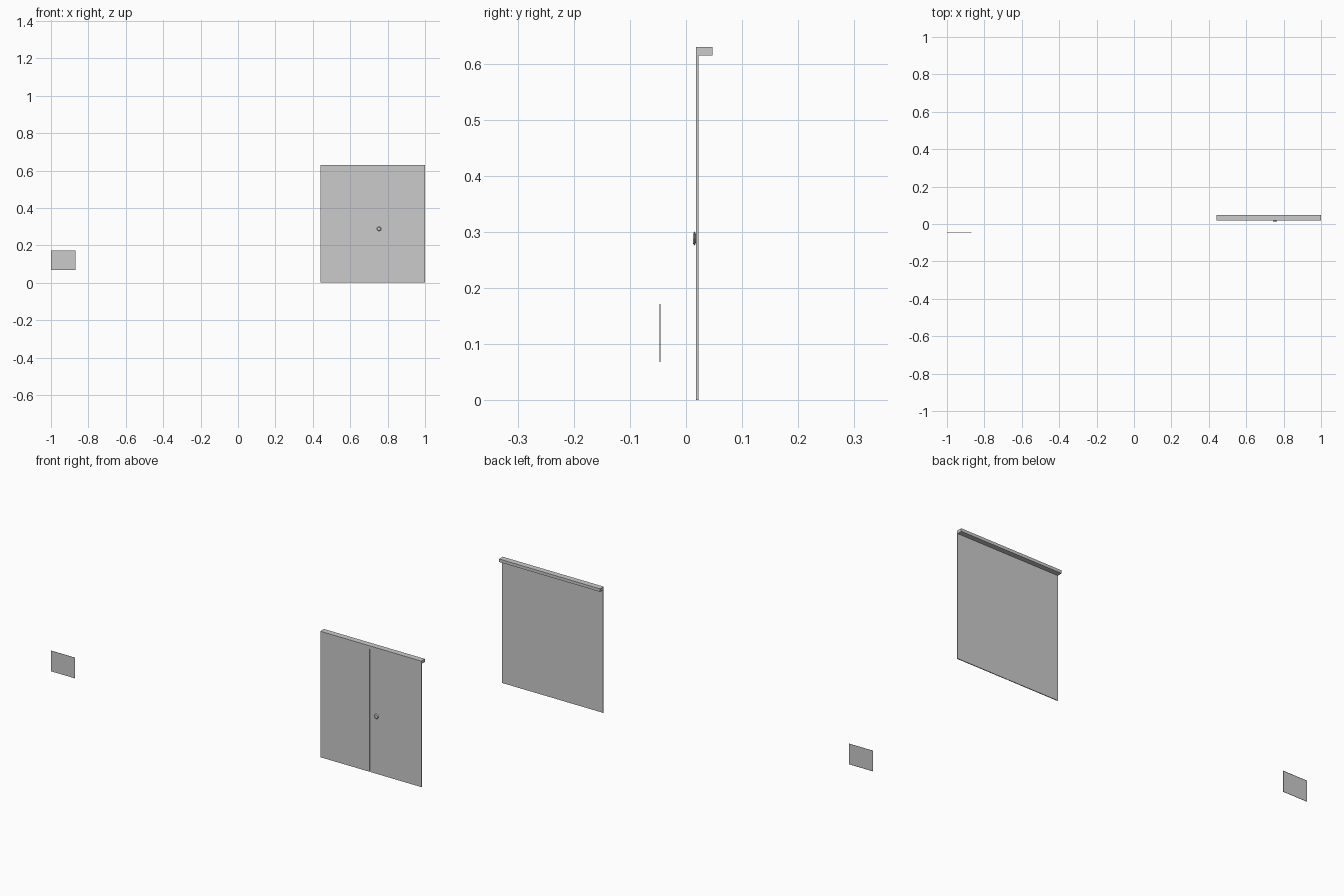
import bpy, bmesh
from math import pi
from mathutils import Matrix

if "Cube" in bpy.data.objects:
    bpy.data.objects.remove(bpy.data.objects["Cube"])


def make_object(name, bm):
    bmesh.ops.recalc_face_normals(bm, faces=bm.faces)
    mesh = bpy.data.meshes.new(name)
    bm.to_mesh(mesh)
    bm.free()
    obj = bpy.data.objects.new(name, mesh)
    bpy.context.collection.objects.link(obj)
    return obj


def box(name, lo, hi, open_back=False):
    """Box between two corners, optionally an open-backed shell."""
    bm = bmesh.new()
    bmesh.ops.create_cube(bm, size=1)
    for v in bm.verts:
        v.co = [lo[i] + (v.co[i] + 0.5) * (hi[i] - lo[i]) for i in range(3)]
    bm.normal_update()
    if open_back:
        back = [f for f in bm.faces if f.normal.y > 0.9]
        bmesh.ops.delete(bm, geom=back, context='FACES_ONLY')
    return make_object(name, bm)


LEFT, RIGHT, SPLIT, GAP = 0.442, 1.0, 0.717, 0.003
FRONT, BACK, RAIL_Z, TOP = 0.018, 0.022, 0.614, 0.629

# Pair of door panels with a narrow gap, closed by a strip behind it
box("left_door", (LEFT, FRONT, 0), (SPLIT - GAP, BACK, RAIL_Z))
box("right_door", (SPLIT + GAP, FRONT, 0), (RIGHT, BACK, RAIL_Z))
box("gap_strip", (SPLIT - GAP, 0.0205, 0), (SPLIT + GAP, 0.0215, RAIL_Z))

# Top rail reaching backwards, flush with the door fronts
box("top_rail", (LEFT, FRONT, RAIL_Z), (RIGHT, 0.047, TOP))

# Door knob: short stem and chamfered eight-sided head
bm = bmesh.new()
for r1, r2, y1, y2 in ((0.008, 0.008, 0.0185, 0.017),
                       (0.010, 0.0125, 0.017, 0.0155),
                       (0.0125, 0.009, 0.0155, 0.0125)):
    place = Matrix.Translation((0.754, (y1 + y2) / 2, 0.288)) @ Matrix.Rotation(pi / 2, 4, 'X')
    bmesh.ops.create_cone(bm, cap_ends=True, segments=8, radius1=r1, radius2=r2,
                          depth=y1 - y2, matrix=place)
make_object("door_knob", bm)

# Separate wall plate, a shallow shell open at the back
box("wall_plate", (-1.0, -0.047, 0.068), (-0.868, -0.0455, 0.171), open_back=True)
